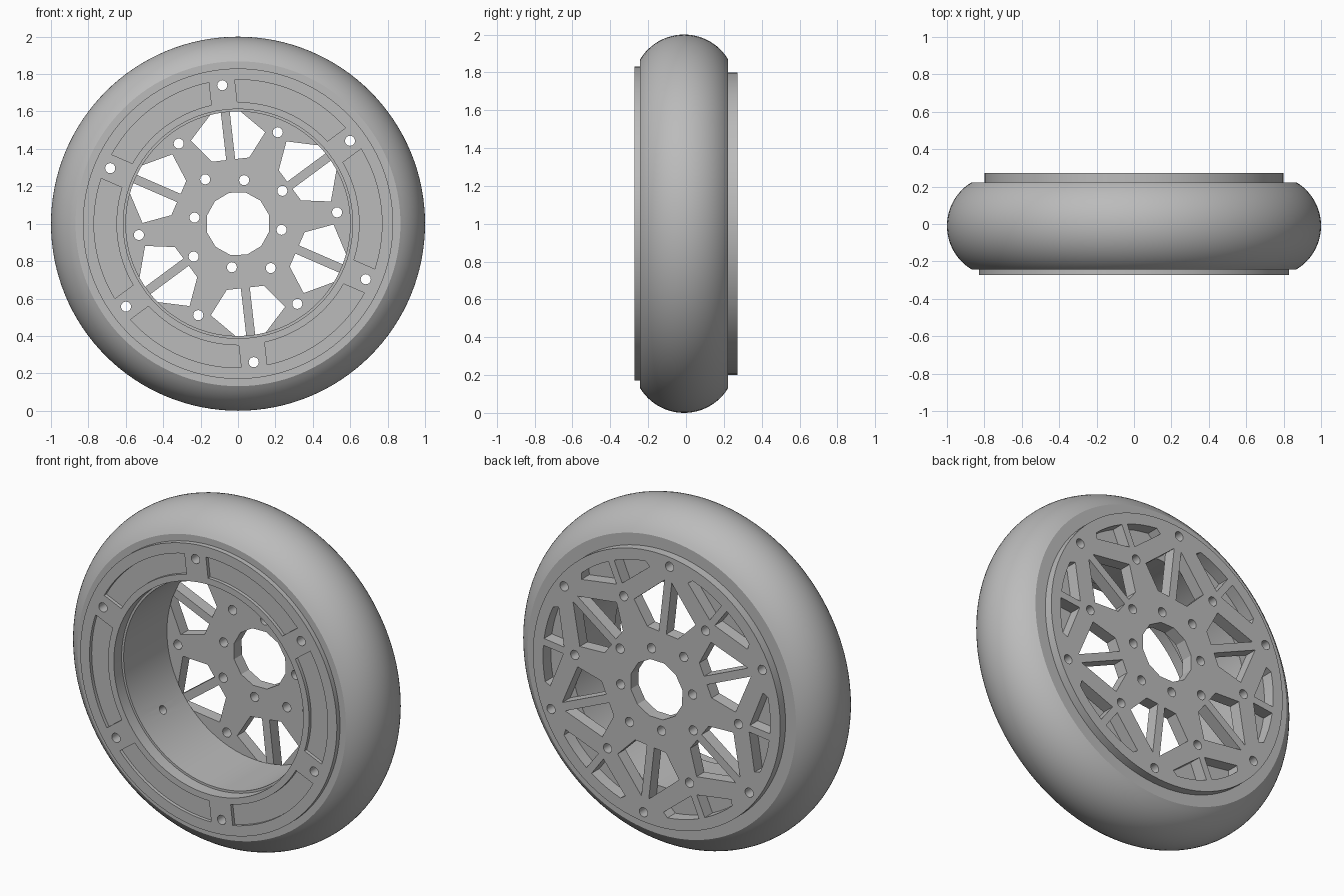
import bpy, bmesh
from math import radians, sin, cos, asin, pi
from mathutils import Matrix, Vector

cube = bpy.data.objects.get("Cube")
if cube:
    bpy.data.objects.remove(cube, do_unlink=True)

grey = bpy.data.materials.new("plain grey")
grey.use_nodes = True
colour = (0.5, 0.5, 0.5, 1)
grey.diffuse_color = colour
grey.node_tree.nodes["Principled BSDF"].inputs["Base Color"].default_value = colour

BOLT = radians(36.5)      # direction of the first rim bolt
MID = radians(6.5)        # direction of the first broad spoke
SIX = [k * pi / 3 for k in range(6)]
FOUR = [k * pi / 2 for k in range(4)]


def polar(r, a):
    return (r * cos(a), r * sin(a))


def circle(r, n=96, centre=(0, 0), start=0.0):
    return [(centre[0] + r * cos(start + 2 * pi * i / n),
             centre[1] + r * sin(start + 2 * pi * i / n)) for i in range(n)]


def holes(r, first, turns):
    return [circle(0.027, 16, polar(r, first + t)) for t in turns]


def turned(points, a):
    return [(x * cos(a) - y * sin(a), x * sin(a) + y * cos(a)) for x, y in points]


def finish(name, mesh):
    obj = bpy.data.objects.new(name, mesh)
    bpy.context.collection.objects.link(obj)
    mesh.materials.clear()
    mesh.materials.append(grey)
    return obj


def plate(name, y0, y1, outlines):
    """Flat plate with openings, extruded along the axle from y0 to y1."""
    curve = bpy.data.curves.new(name, "CURVE")
    curve.dimensions = "2D"
    curve.fill_mode = "BOTH"
    curve.extrude = (y1 - y0) / 2
    for pts in outlines:
        s = curve.splines.new("POLY")
        s.points.add(len(pts) - 1)
        for p, (x, y) in zip(s.points, pts):
            p.co = (x, y, 0, 1)
        s.use_cyclic_u = True
    temp = bpy.data.objects.new(name + " outline", curve)
    bpy.context.collection.objects.link(temp)
    graph = bpy.context.evaluated_depsgraph_get()
    mesh = bpy.data.meshes.new_from_object(temp.evaluated_get(graph))
    bpy.data.objects.remove(temp, do_unlink=True)
    mesh.transform(Matrix.Translation((0, (y0 + y1) / 2, 1)) @ Matrix.Rotation(pi / 2, 4, "X"))
    bm = bmesh.new()
    bm.from_mesh(mesh)
    bmesh.ops.remove_doubles(bm, verts=bm.verts, dist=1e-5)
    bmesh.ops.recalc_face_normals(bm, faces=bm.faces)
    bm.to_mesh(mesh)
    bm.free()
    return finish(name, mesh)


# Tyre: rounded tread with flat side walls, spun round the axle
bm = bmesh.new()
half = radians(58.9)
profile = [(-0.01 + 0.272 * sin(a), 0.728 + 0.272 * cos(a))
           for a in (-half + 2 * half * i / 24 for i in range(25))]
profile += [(profile[-1][0], 0.78), (profile[0][0], 0.78)]
verts = [bm.verts.new((0, y, 1 + r)) for y, r in profile]
edges = [bm.edges.new((verts[i - 1], verts[i])) for i in range(len(verts))]
bmesh.ops.spin(bm, geom=verts + edges, cent=(0, 0, 1), axis=(0, 1, 0),
               angle=2 * pi, steps=128)
bmesh.ops.remove_doubles(bm, verts=bm.verts, dist=1e-4)
bmesh.ops.recalc_face_normals(bm, faces=bm.faces)
tyre_mesh = bpy.data.meshes.new("tyre")
bm.to_mesh(tyre_mesh)
bm.free()
parts = [finish("tyre", tyre_mesh)]

# Front ring: six shallow curved pockets between the bolts
rim_bolts = holes(0.745, BOLT, SIX)


def pocket(a):
    pts = []
    for r, order in ((0.65, 1), (0.77, -1)):
        lo = asin(0.07 / r)
        hi = pi / 3 - lo
        pts += [polar(r, a + lo + (hi - lo) * i / 16) for i in range(17)][::order]
    return pts


pockets = [pocket(BOLT + t) for t in SIX]
parts.append(plate("front_ring_face", -0.272, -0.252,
                   [circle(0.83), circle(0.613)] + rim_bolts + pockets))
parts.append(plate("front_ring_base", -0.252, -0.2,
                   [circle(0.83), circle(0.613)] + rim_bolts))

# Barrel, with a small valve hole through its wall
barrel = plate("barrel", -0.2, 0.2, [circle(0.8), circle(0.6)] + rim_bolts)
parts.append(barrel)
valve = radians(216)
bm = bmesh.new()
bmesh.ops.create_cone(bm, cap_ends=True, segments=16, radius1=0.025, radius2=0.025, depth=0.2)
direction = Vector((cos(valve), 0, sin(valve)))
bm.transform(Matrix.Translation(direction * 0.62 + Vector((0, 0, 1)))
             @ direction.to_track_quat("Z", "Y").to_matrix().to_4x4())
cutter_mesh = bpy.data.meshes.new("valve_cutter")
bm.to_mesh(cutter_mesh)
bm.free()
cutter = finish("valve_cutter", cutter_mesh)
mod = barrel.modifiers.new("valve hole", "BOOLEAN")
mod.operation = "DIFFERENCE"
mod.solver = "EXACT"
mod.object = cutter
bpy.context.view_layer.objects.active = barrel
bpy.ops.object.modifier_apply(modifier=mod.name)
bpy.data.objects.remove(cutter, do_unlink=True)

# Back plate: forked spokes, thin ribs, hub bolts and a coarse axle hole
spoke_gap = [(0.345, 0.024), (0.345, 0.1), (0.47, 0.2), (0.655, 0.024)]
rim_gap = [(0.605, 0.02), (0.665, 0.24)]
rim_gap += [polar(0.735, radians(a)) for a in (18, 14, 10, 6, 1.6)]
openings = []
for t in SIX:
    for side in (1, -1):
        openings.append(turned([(x, side * y) for x, y in spoke_gap], BOLT + t))
        openings.append(turned([(x, side * y) for x, y in rim_gap], MID + t))
hub_bolts = holes(0.235, radians(82), FOUR) + holes(0.295, BOLT, FOUR)
mid_bolts = holes(0.533, MID, SIX)
axle = circle(0.172, 12, start=radians(16))
parts.append(plate("back_plate", 0.2, 0.272,
                   [circle(0.8), axle] + openings + rim_bolts + hub_bolts + mid_bolts))

# Smooth the round walls, keep the machined edges sharp
bpy.ops.object.select_all(action="DESELECT")
for p in parts:
    p.select_set(True)
bpy.context.view_layer.objects.active = parts[0]
bpy.ops.object.shade_smooth_by_angle(angle=radians(25))
